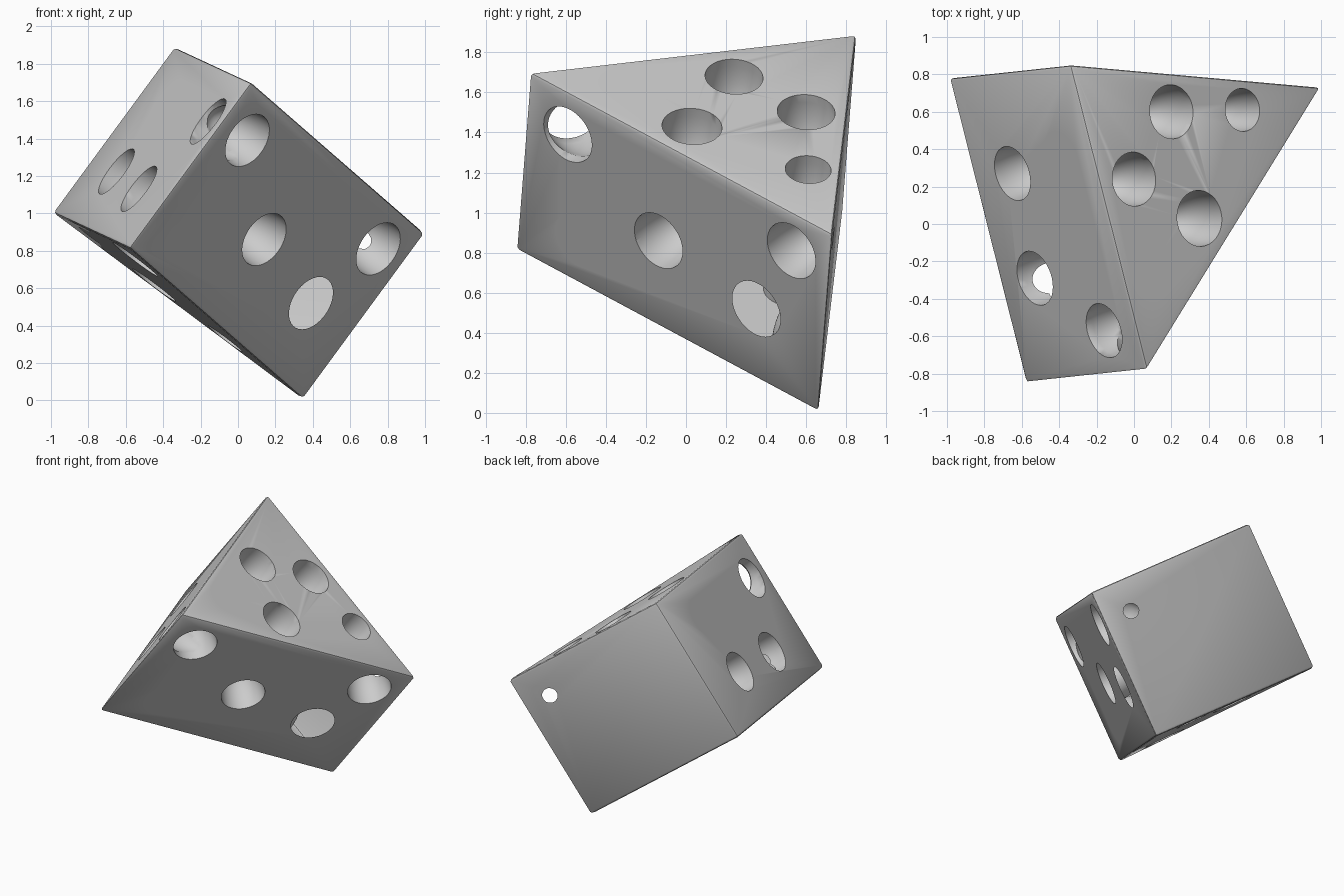
import bpy
import bmesh
from mathutils import Vector
from mathutils.geometry import intersect_line_plane

cube = bpy.data.objects.get("Cube")
if cube:
    bpy.data.objects.remove(cube, do_unlink=True)

# Material
grey = bpy.data.materials.new("plain_grey")
grey.use_nodes = True
grey.diffuse_color = (0.6, 0.6, 0.6, 1)
grey.node_tree.nodes["Principled BSDF"].inputs["Base Color"].default_value = (0.6, 0.6, 0.6, 1)

# Wedge: a tilted triangular prism
top = [Vector(p) for p in ((-0.34, 0.85, 1.89), (0.07, -0.78, 1.70), (1.0, 0.73, 0.89))]
slant = Vector((0.65, 0.07, 0.885))
bottom = [p - slant for p in top]
centre = sum(top + bottom, Vector()) / 6

bm = bmesh.new()
upper = [bm.verts.new(p) for p in top]
lower = [bm.verts.new(p) for p in bottom]
bm.faces.new(upper)
bm.faces.new(lower[::-1])
for i in range(3):
    j = (i + 1) % 3
    bm.faces.new((upper[i], lower[i], lower[j], upper[j]))
bmesh.ops.recalc_face_normals(bm, faces=bm.faces)
bmesh.ops.bevel(bm, geom=bm.edges[:], offset=0.018, segments=2, profile=0.5, affect='EDGES')
mesh = bpy.data.meshes.new("cheese_wedge")
bm.to_mesh(mesh)
bm.free()
mesh.materials.append(grey)
wedge = bpy.data.objects.new("cheese_wedge", mesh)
bpy.context.collection.objects.link(wedge)


def side(a, b, c):
    """Point on a side of the wedge and its outward normal."""
    n = (b - a).cross(c - a).normalized()
    return a, n if n.dot(a - centre) > 0 else -n


def cut_hole(point, normal, radius, depth=0.3):
    """Round-bottomed pit sunk into the wedge."""
    bm = bmesh.new()
    bmesh.ops.create_uvsphere(bm, u_segments=36, v_segments=20, radius=1)
    for v in bm.verts:
        v.co = Vector((v.co.x * radius, v.co.y * radius, v.co.z * depth))
    cutter_mesh = bpy.data.meshes.new("hole_cutter")
    bm.to_mesh(cutter_mesh)
    bm.free()
    cutter = bpy.data.objects.new("hole_cutter", cutter_mesh)
    bpy.context.collection.objects.link(cutter)
    cutter.hide_render = True
    cutter.location = point
    cutter.rotation_euler = normal.to_track_quat('Z', 'Y').to_euler()
    mod = wedge.modifiers.new("hole", 'BOOLEAN')
    mod.operation = 'DIFFERENCE'
    mod.solver = 'EXACT'
    mod.object = cutter
    bpy.ops.object.modifier_apply(modifier=mod.name)
    bpy.data.objects.remove(cutter, do_unlink=True)


def hit(plane, start, direction):
    return intersect_line_plane(start, start + direction, *plane)


bpy.context.view_layer.objects.active = wedge
wedge.select_set(True)
a, b, c = top
d, e, f = bottom
up, back = Vector((0, 0, 1)), Vector((0, 1, 0))

# Holes in both triangular sides, matching along the slant
triangle = side(a, b, c)
for x, y, r in ((0.2, 0.6, 0.145), (0.58, 0.61, 0.115), (0.0, 0.24, 0.145),
                (0.35, 0.03, 0.15), (0.1, -0.25, 0.15)):
    p = hit(triangle, Vector((x, y, 0)), up)
    cut_hole(p, triangle[1], r)
    cut_hole(p - slant, -triangle[1], r)

# Holes in the left cut side
left = side(a, b, d)
for x, y in ((-0.65, 0.27), (-0.39, 0.35), (-0.53, -0.29), (-0.16, -0.57)):
    cut_hole(hit(left, Vector((x, y, 0)), up), left[1], 0.15)

# Holes in the right cut side
right = side(b, c, e)
for x, z in ((0.05, 1.39), (-0.24, 0.86), (0.14, 0.86), (0.39, 0.52), (0.75, 0.81)):
    cut_hole(hit(right, Vector((x, 0, z)), back), right[1], 0.155)

bpy.ops.object.shade_smooth_by_angle(angle=0.7)
